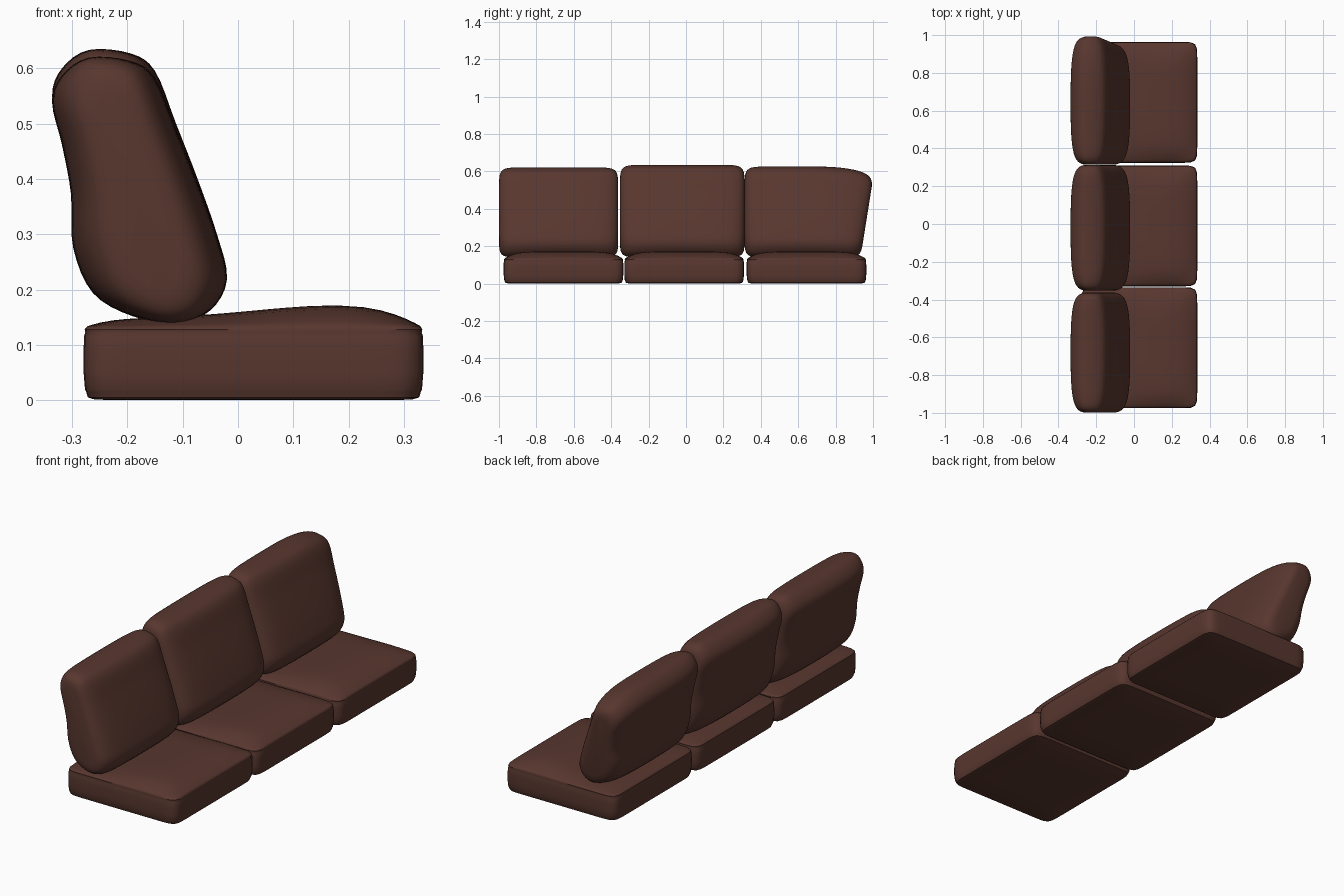
import bpy, bmesh, math
from mathutils import Vector

if "Cube" in bpy.data.objects:
    bpy.data.objects.remove(bpy.data.objects["Cube"])

brown = bpy.data.materials.new("dark brown leather")
brown.diffuse_color = (0.098, 0.038, 0.028, 1)
brown.use_nodes = True
brown.node_tree.nodes["Principled BSDF"].inputs["Base Color"].default_value = brown.diffuse_color


def loft(name, rings, angle):
    """Skin a list of closed rings, capping both ends with a fan."""
    bm = bmesh.new()
    loops = [[bm.verts.new(p) for p in r] for r in rings]
    n = len(loops[0])
    for a, b in zip(loops, loops[1:]):
        for i in range(n):
            j = (i + 1) % n
            bm.faces.new((a[i], a[j], b[j], b[i]))
    for loop in (loops[0], loops[-1]):
        c = bm.verts.new(sum((v.co for v in loop), Vector()) / n)
        for i in range(n):
            bm.faces.new((loop[i], loop[(i + 1) % n], c))
    bmesh.ops.recalc_face_normals(bm, faces=bm.faces)
    me = bpy.data.meshes.new(name)
    bm.to_mesh(me)
    bm.free()
    me.materials.append(brown)
    ob = bpy.data.objects.new(name, me)
    bpy.context.collection.objects.link(ob)
    bpy.ops.object.select_all(action='DESELECT')
    ob.select_set(True)
    bpy.context.view_layer.objects.active = ob
    bpy.ops.object.shade_smooth_by_angle(angle=math.radians(angle))


def spline(pts, steps):
    """Closed smooth curve through the points."""
    out, n = [], len(pts)
    for i in range(n):
        p = [Vector(pts[(i + k) % n]) for k in (-1, 0, 1, 2)]
        for s in range(steps):
            t = s / steps
            out.append(0.5 * (2 * p[1] + (p[2] - p[0]) * t
                       + (2 * p[0] - 5 * p[1] + 4 * p[2] - p[3]) * t * t
                       + (3 * p[1] - p[0] - 3 * p[2] + p[3]) * t ** 3))
    return out


# Seat cushions: boxy sides with seams and a softly crowned top
def seat(name, yc, half):
    cx, hx, N = 0.028, 0.307, 112
    levels = [(0.5, 0), (0.93, 0.001), (0.975, 0.005), (0.985, 0.015), (0.992, 0.02),
              (1, 0.05), (1, 0.09), (0.998, 0.115), (0.99, 0.123), (0.994, 0.128)]
    levels += [(s, None) for s in (0.98, 0.95, 0.9, 0.83, 0.75, 0.65, 0.5, 0.35, 0.2, 0.08)]
    rings = []
    for s, z in levels:
        ring = []
        for i in range(N):
            a = 2 * math.pi * i / N
            c, d = math.cos(a), math.sin(a)
            r = s / (abs(c) ** 18 + abs(d) ** 18) ** (1 / 18)
            u, v = r * c, r * d
            h = z
            if z is None:
                crown = max(0, 1 - abs(u) ** 5) * max(0, 1 - abs(v) ** 6)
                h = 0.131 + crown * (0.031 + 0.011 * math.sin(2.6 * u))
            ring.append((cx + hx * u, yc + half * v, h))
        rings.append(ring)
    loft(name, rings, 50)


# Back cushions: leaning pillow profile (x, z) swept along y with rounded ends
profile = spline([(-0.11, 0.139), (-0.05, 0.163), (-0.02, 0.22), (-0.038, 0.3),
                  (-0.073, 0.4), (-0.112, 0.5), (-0.15, 0.595), (-0.195, 0.627),
                  (-0.27, 0.633), (-0.318, 0.6), (-0.336, 0.55), (-0.318, 0.47),
                  (-0.302, 0.38), (-0.298, 0.28), (-0.262, 0.195), (-0.19, 0.152)], 4)


def back(name, yc, half, height, skew=0):
    rings = []
    for k in range(1, 40):
        s = -math.cos(math.pi * k / 40)
        fx = (1 - abs(s) ** 5) ** 0.22 * (1 - 0.1 * s * s)
        fz = (1 - abs(s) ** 12) ** (1 / 11)
        ring = []
        for x, z in profile:
            mid = -0.12 - 0.26 * (z - 0.14)
            z2 = 0.375 + (z - 0.375) * fz
            mid2 = -0.12 - 0.26 * (z2 - 0.14)
            t = (z2 - 0.14) / 0.495
            u = max(0, s)
            y = yc + half * s + skew * u * (t - 0.5) * 0.07
            z3 = 0.14 + (z2 - 0.14) * height * (1 - skew * 0.1 * u ** 3)
            ring.append((mid2 + (x - mid) * fx, y, z3))
        rings.append(ring)
    loft(name, rings, 70)


for label, y in (("left", -0.655), ("middle", -0.01), ("right", 0.644)):
    seat("seat_cushion_" + label, y, 0.32)
back("back_cushion_left", -0.681, 0.319, 0.972)
back("back_cushion_middle", -0.02, 0.334, 1.0)
back("back_cushion_right", 0.641, 0.328, 0.982, 1)
